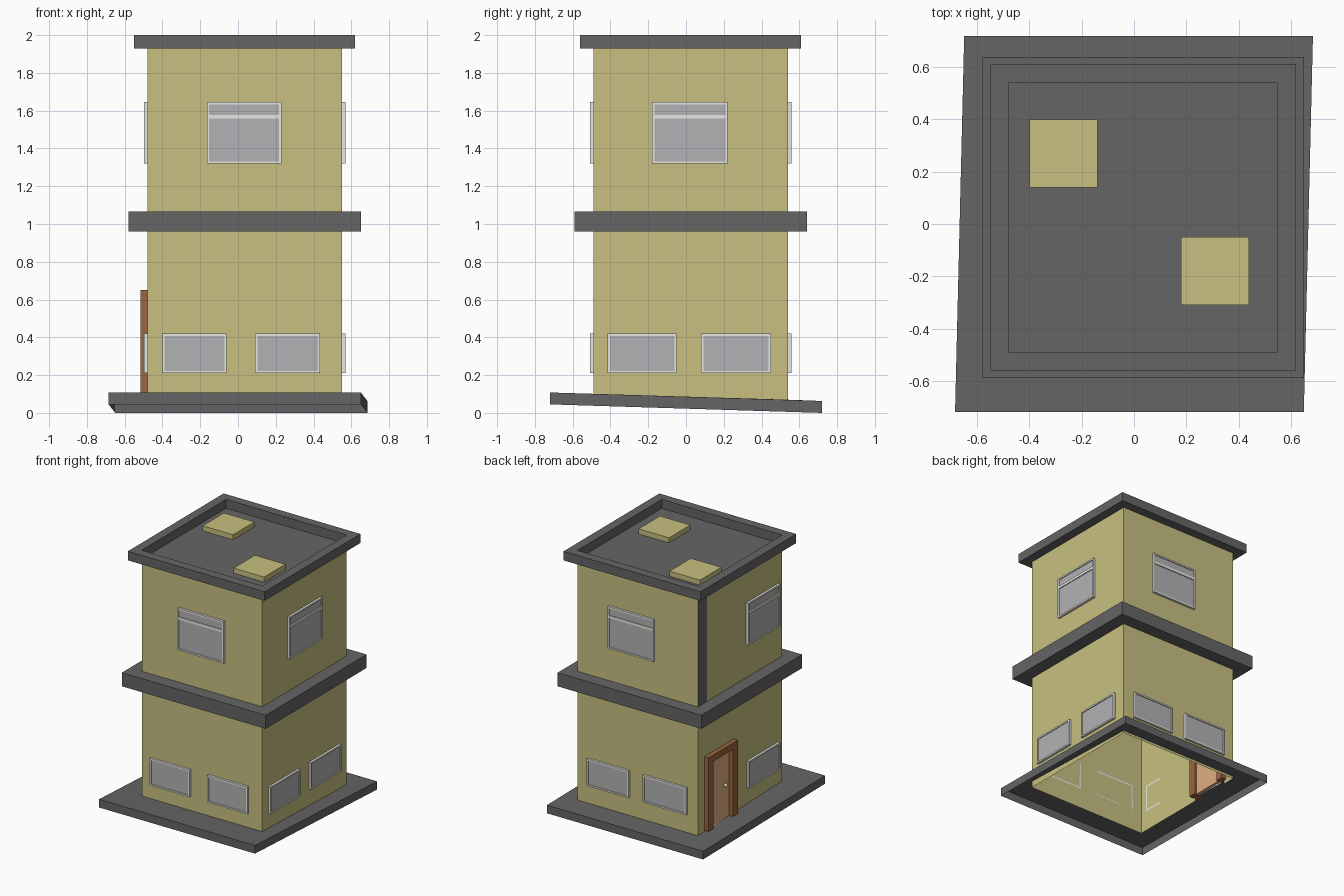
import bpy, bmesh
from mathutils import Vector

if "Cube" in bpy.data.objects:
    bpy.data.objects.remove(bpy.data.objects["Cube"])

X0, X1, Y0, Y1 = -0.48, 0.55, -0.49, 0.54   # outer wall planes


def material(name, rgb):
    m = bpy.data.materials.new(name)
    m.diffuse_color = (*rgb, 1)
    m.use_nodes = True
    m.node_tree.nodes["Principled BSDF"].inputs["Base Color"].default_value = m.diffuse_color
    return m


YELLOW = material("wall_yellow", (0.58, 0.53, 0.22))
DARK = material("trim_dark", (0.13, 0.13, 0.13))
WHITE = material("frame_white", (0.8, 0.8, 0.76))
GLASS = material("pane_grey", (0.45, 0.45, 0.46))
BROWN = material("door_brown", (0.33, 0.13, 0.05))
TAN = material("door_tan", (0.73, 0.43, 0.22))
BRASS = material("knob_brass", (0.6, 0.5, 0.2))


def finish(name, bm, mat):
    bmesh.ops.recalc_face_normals(bm, faces=bm.faces)
    me = bpy.data.meshes.new(name)
    bm.to_mesh(me)
    bm.free()
    ob = bpy.data.objects.new(name, me)
    bpy.context.collection.objects.link(ob)
    me.materials.append(mat)
    return ob


def boxes(name, bounds, mat):
    """One object from axis-aligned boxes given as two opposite corners."""
    bm = bmesh.new()
    for a, b in bounds:
        a, b = Vector(a), Vector(b)
        verts = bmesh.ops.create_cube(bm, size=1)["verts"]
        for v in verts:
            v.co = Vector([(a[i] + b[i]) / 2 + v.co[i] * abs(b[i] - a[i]) for i in range(3)])
    return finish(name, bm, mat)


def rect(grow, z):
    return [(X0 - grow, Y0 - grow, z), (X1 + grow, Y0 - grow, z),
            (X1 + grow, Y1 + grow, z), (X0 - grow, Y1 + grow, z)]


def loft(name, loops, mat, cap=False):
    """Skin a stack of four-point loops."""
    bm = bmesh.new()
    rings = [[bm.verts.new(p) for p in loop] for loop in loops]
    for r, s in zip(rings, rings[1:]):
        for i in range(4):
            j = (i + 1) % 4
            bm.faces.new((r[i], r[j], s[j], s[i]))
    if cap:
        bm.faces.new(rings[-1])
    return finish(name, bm, mat)


def panels(name, quads, mat):
    """Flat panels in the left wall plane: y0, y1, z0, z1."""
    bm = bmesh.new()
    for a, b, c, d in quads:
        bm.faces.new([bm.verts.new((X0, y, z)) for y, z in ((a, c), (a, d), (b, d), (b, c))])
    return finish(name, bm, mat)


# walls: three full sides, and a left side with door opening and dark corner strip
LOW, TOP = 0.05, 1.93
bm = bmesh.new()
corners = [(X0, Y0), (X1, Y0), (X1, Y1), (X0, Y1)]
cols = [[bm.verts.new((x, y, z)) for z in (LOW, TOP)] for x, y in corners]
for a, b in zip(cols, cols[1:]):
    bm.faces.new((a[0], b[0], b[1], a[1]))
finish("walls", bm, YELLOW)
panels("left_wall", [(Y0, 0.12, LOW, 0.64), (0.44, Y1, LOW, 0.64),
                     (Y0, Y1, 0.64, 1.0), (Y0, 0.43, 1.0, TOP)], YELLOW)
panels("corner_strip", [(0.43, Y1, 1.0, TOP)], DARK)

# tilted open-bottom base skirt
outer = [(-0.685, -0.72, 0.045), (0.65, -0.72, 0.045), (0.685, 0.72, 0.0), (-0.65, 0.72, 0.0)]
upper = [(x, y, z + 0.063) for x, y, z in outer]
inner = [(x, y, 0.086 - 0.03 * y) for x, y in corners]
loft("base_slab", [outer, upper, inner], DARK)

# ledge between storeys, and roof with parapet
loft("middle_ledge", [rect(0, 0.96), rect(0.1, 0.96), rect(0.1, 1.065), rect(0, 1.065)], DARK)
loft("roof", [rect(0, 1.93), rect(0.07, 1.93), rect(0.07, 2.0), rect(0, 2.0), rect(0, 1.931)],
     DARK, cap=True)
boxes("roof_hatches", [((-0.40, 0.14, 1.931), (-0.14, 0.40, 1.97)),
                       ((0.18, -0.31, 1.931), (0.44, -0.05, 1.97))], YELLOW)

# windows: u runs along the wall, d is distance outward from it
SIDES = {
    "front": lambda u, d, z: (u, Y0 - d, z),
    "back": lambda u, d, z: (u, Y1 + d, z),
    "left": lambda u, d, z: (X0 - d, u, z),
    "right": lambda u, d, z: (X1 + d, u, z),
}


def window(name, side, u0, u1, z0, z1, split=None):
    at, t, d = SIDES[side], 0.012, 0.018
    bars = [(u0, u0 + t, z0, z1), (u1 - t, u1, z0, z1),
            (u0 + t, u1 - t, z0, z0 + t), (u0 + t, u1 - t, z1 - t, z1)]
    panes = [(z0 + t, z1 - t)]
    if split:
        bars.append((u0 + t, u1 - t, split - 0.01, split + 0.01))
        panes = [(z0 + t, split - 0.01), (split + 0.01, z1 - t)]
    boxes(name + "_frame", [(at(a, 0, c), at(b, d, e)) for a, b, c, e in bars], WHITE)
    boxes(name + "_pane", [(at(u0 + t, 0.001, a), at(u1 - t, 0.011, b)) for a, b in panes], GLASS)


LOWER = {"front": [(-0.40, -0.06), (0.09, 0.435)], "right": [(-0.415, -0.05), (0.08, 0.45)],
         "back": [(-0.39, -0.02), (0.10, 0.46)], "left": [(-0.44, -0.06)]}
UPPER = {"front": (-0.165, 0.23), "right": (-0.18, 0.22), "back": (-0.11, 0.28),
         "left": (-0.44, -0.05)}
for side, spans in LOWER.items():
    for i, (a, b) in enumerate(spans):
        window(f"{side}_lower_window_{i + 1}", side, a, b, 0.21, 0.42)
for side, (a, b) in UPPER.items():
    window(f"{side}_upper_window", side, a, b, 1.32, 1.645, 1.568)

# door: frame through the wall, recessed leaf, knob on both faces
FX0, FX1 = -0.515, -0.44
boxes("door_frame", [((FX0, 0.10, 0.08), (FX1, 0.16, 0.60)), ((FX0, 0.40, 0.08), (FX1, 0.46, 0.60)),
                     ((FX0, 0.10, 0.60), (FX1, 0.46, 0.65))], BROWN)
boxes("door_leaf", [((-0.48, 0.16, 0.08), (-0.455, 0.40, 0.60))], TAN)
bm = bmesh.new()
for x in (-0.495, -0.44):
    verts = bmesh.ops.create_uvsphere(bm, u_segments=12, v_segments=8, radius=0.016)["verts"]
    bmesh.ops.translate(bm, verts=verts, vec=(x, 0.22, 0.34))
knob = finish("door_knobs", bm, BRASS)
knob.data.polygons.foreach_set("use_smooth", [True] * len(knob.data.polygons))
